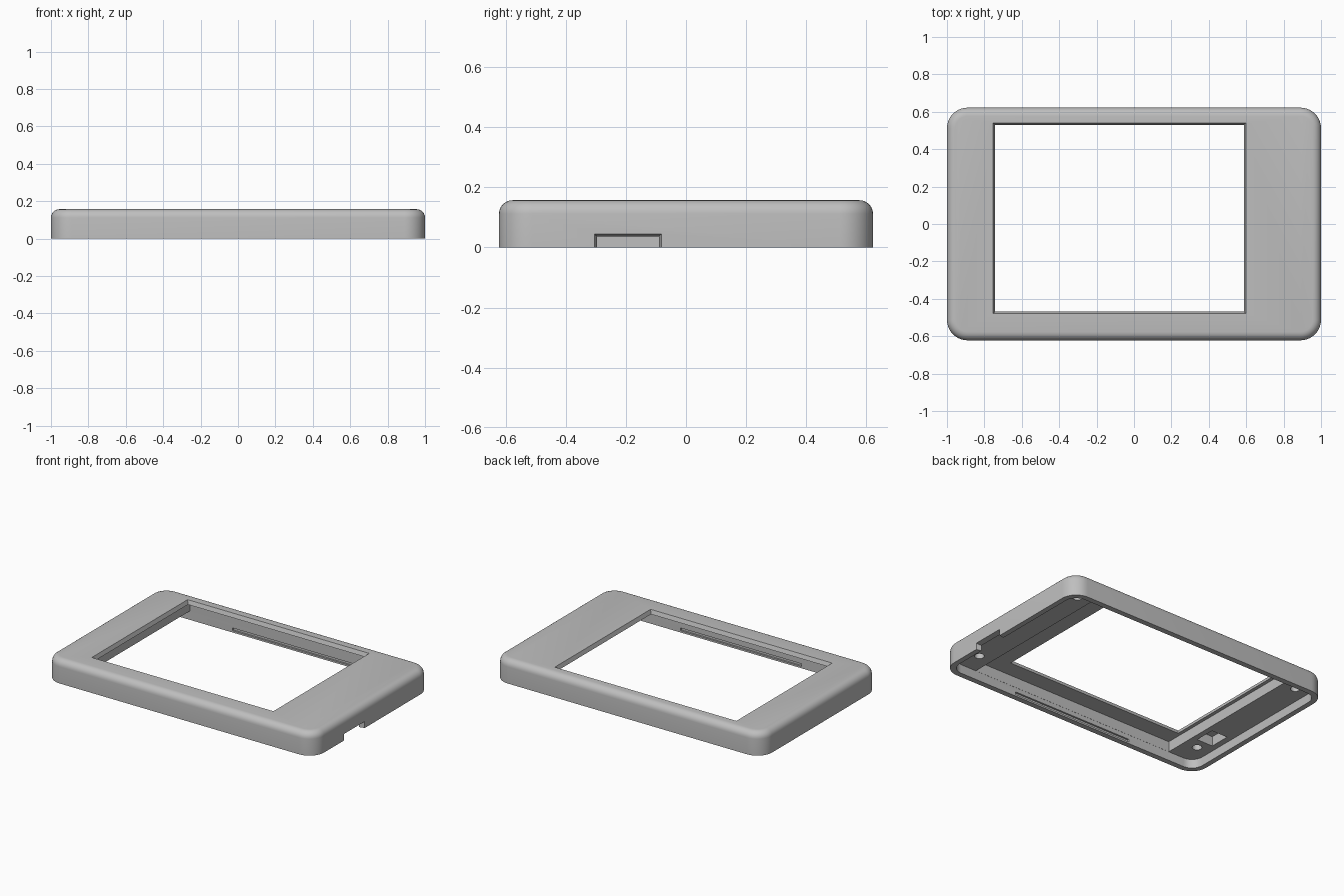
import bpy, bmesh, math

old = bpy.data.objects.get("Cube")
if old:
    bpy.data.objects.remove(old, do_unlink=True)

grey = bpy.data.materials.new("light_grey_plastic")
grey.use_nodes = True
colour = (0.52, 0.52, 0.52, 1)
grey.diffuse_color = colour
grey.node_tree.nodes["Principled BSDF"].inputs["Base Color"].default_value = colour


def make_object(name, bm):
    bmesh.ops.recalc_face_normals(bm, faces=bm.faces)
    mesh = bpy.data.meshes.new(name)
    bm.to_mesh(mesh)
    bm.free()
    mesh.materials.append(grey)
    obj = bpy.data.objects.new(name, mesh)
    bpy.context.collection.objects.link(obj)
    return obj


def rounded_block(name, half_x, half_y, z0, z1, radius, fillet=0):
    """Rounded rectangle raised into a block, with an optional top fillet."""
    bm = bmesh.new()
    steps = 10
    ring = []
    for quarter, (sx, sy) in enumerate([(1, 1), (-1, 1), (-1, -1), (1, -1)]):
        for i in range(steps + 1):
            a = math.pi / 2 * (quarter + i / steps)
            ring.append(bm.verts.new((sx * (half_x - radius) + radius * math.cos(a),
                                      sy * (half_y - radius) + radius * math.sin(a), z0)))
    base = bm.faces.new(ring)
    top = bmesh.ops.extrude_face_region(bm, geom=[base], use_keep_orig=True)["geom"]
    verts = [g for g in top if isinstance(g, bmesh.types.BMVert)]
    bmesh.ops.translate(bm, verts=verts, vec=(0, 0, z1 - z0))
    if fillet:
        edges = [e for e in bm.edges if all(v.co.z > z1 - 1e-5 for v in e.verts)]
        bmesh.ops.bevel(bm, geom=edges, offset=fillet, segments=6,
                        profile=0.5, affect='EDGES')
    return make_object(name, bm)


def box(name, x, y, z):
    bm = bmesh.new()
    bmesh.ops.create_cube(bm, size=1)
    for v in bm.verts:
        v.co = [r[0] if c < 0 else r[1] for c, r in zip(v.co, (x, y, z))]
    return make_object(name, bm)


def cut(target, cutter):
    mod = target.modifiers.new("cut", 'BOOLEAN')
    mod.operation = 'DIFFERENCE'
    mod.solver = 'EXACT'
    mod.object = cutter
    bpy.ops.object.select_all(action='DESELECT')
    bpy.context.view_layer.objects.active = target
    target.select_set(True)
    bpy.ops.object.modifier_apply(modifier=mod.name)
    bpy.data.objects.remove(cutter, do_unlink=True)


# Outer shell, open underneath
shell = rounded_block("bezel_shell", 1, 0.622, 0, 0.157, 0.11, 0.045)
cut(shell, rounded_block("board_cavity", 0.965, 0.585, -0.1, 0.06, 0.08))
cut(shell, box("display_pocket", (-0.767, 0.767), (-0.584, 0.584), (0.03, 0.13)))

# Display window, widening towards the top
window = box("window_cutter", (-0.74, 0.585), (-0.465, 0.527), (0.12, 0.165))
for v in window.data.vertices:
    if v.co.z > 0.15:
        v.co.x += math.copysign(0.016, v.co.x)
        v.co.y += math.copysign(0.016, v.co.y)
cut(shell, window)

# Side connector notch, widening outwards
notch = box("notch_cutter", (0.95, 1.01), (-0.293, -0.093), (-0.05, 0.034))
for v in notch.data.vertices:
    if v.co.x > 1:
        v.co.y += 0.013 if v.co.y > -0.2 else -0.013
        if v.co.z > 0:
            v.co.z += 0.012
cut(shell, notch)

# Recess in the thick end of the plate
cut(shell, box("recess_cutter", (-0.925, -0.805), (-0.36, -0.22), (0.03, 0.125)))

# Four blind screw holes
for x in (-0.866, 0.866):
    for y in (-0.434, 0.497):
        bm = bmesh.new()
        bmesh.ops.create_cone(bm, cap_ends=True, segments=24,
                              radius1=0.03, radius2=0.03, depth=0.09)
        bmesh.ops.translate(bm, verts=bm.verts, vec=(x, y, 0.08))
        cut(shell, make_object("screw_hole_cutter", bm))

# Shallow snap grooves inside the long walls
for side in (-1, 1):
    cut(shell, box("groove_cutter", (-0.45, 0.45),
                   sorted((side * 0.57, side * 0.597)), (0.012, 0.03)))

# Smooth the fillets and keep the cut edges crisp
bpy.ops.object.select_all(action='DESELECT')
shell.select_set(True)
bpy.context.view_layer.objects.active = shell
bpy.ops.object.shade_smooth_by_angle(angle=math.radians(30))
